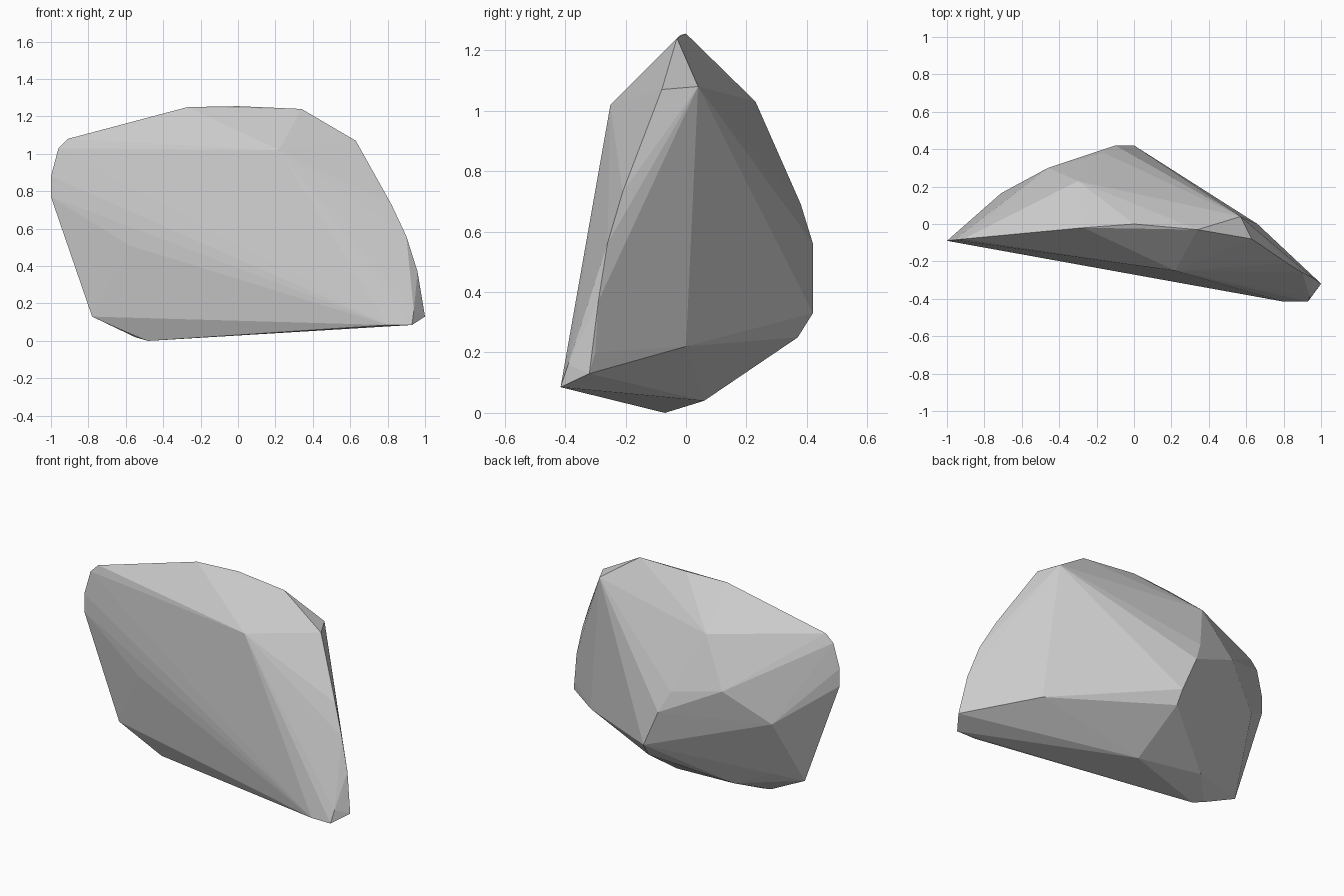
import bpy, bmesh

# Corner points of the boulder, grouped by region; the stone is their convex skin
crest = [(-.27, -.02, 1.25), (0, 0, 1.255), (.34, -.03, 1.24),
         (.63, -.08, 1.07), (.57, .04, 1.08)]
left_end = [(-.91, -.08, 1.08), (-.96, -.085, 1.03), (-1, -.09, .88),
            (-1, -.09, .77), (-.78, -.06, .13)]
right_end = [(.82, -.21, .73), (.90, -.26, .56), (.96, -.29, .37), (.98, -.30, .2),
             (1, -.32, .13), (.94, -.39, .16), (.93, -.415, .085), (.80, -.415, .085)]
front = [(.22, -.25, 1.02), (-.58, -.16, .51)]
back = [(-.30, .23, 1.03), (-.16, .38, .69), (-.46, .30, .74), (-.71, .165, .55),
        (-.10, .42, .56), (0, .42, .33), (0, .37, .25), (.66, 0, .22)]
underside = [(-.62, .04, .17), (-.48, -.07, 0), (-.55, -.05, .02),
             (.02, .06, .04), (-.40, .10, .075)]

bm = bmesh.new()
for p in crest + left_end + right_end + front + back + underside:
    bm.verts.new(p)
hull = bmesh.ops.convex_hull(bm, input=bm.verts)
loose = [v for v in bm.verts if not v.link_faces]
bmesh.ops.delete(bm, geom=loose, context='VERTS')
bmesh.ops.recalc_face_normals(bm, faces=bm.faces)

# Flat-faced boulder object
mesh = bpy.data.meshes.new("boulder")
bm.to_mesh(mesh)
bm.free()
boulder = bpy.data.objects.new("boulder", mesh)
bpy.context.collection.objects.link(boulder)
